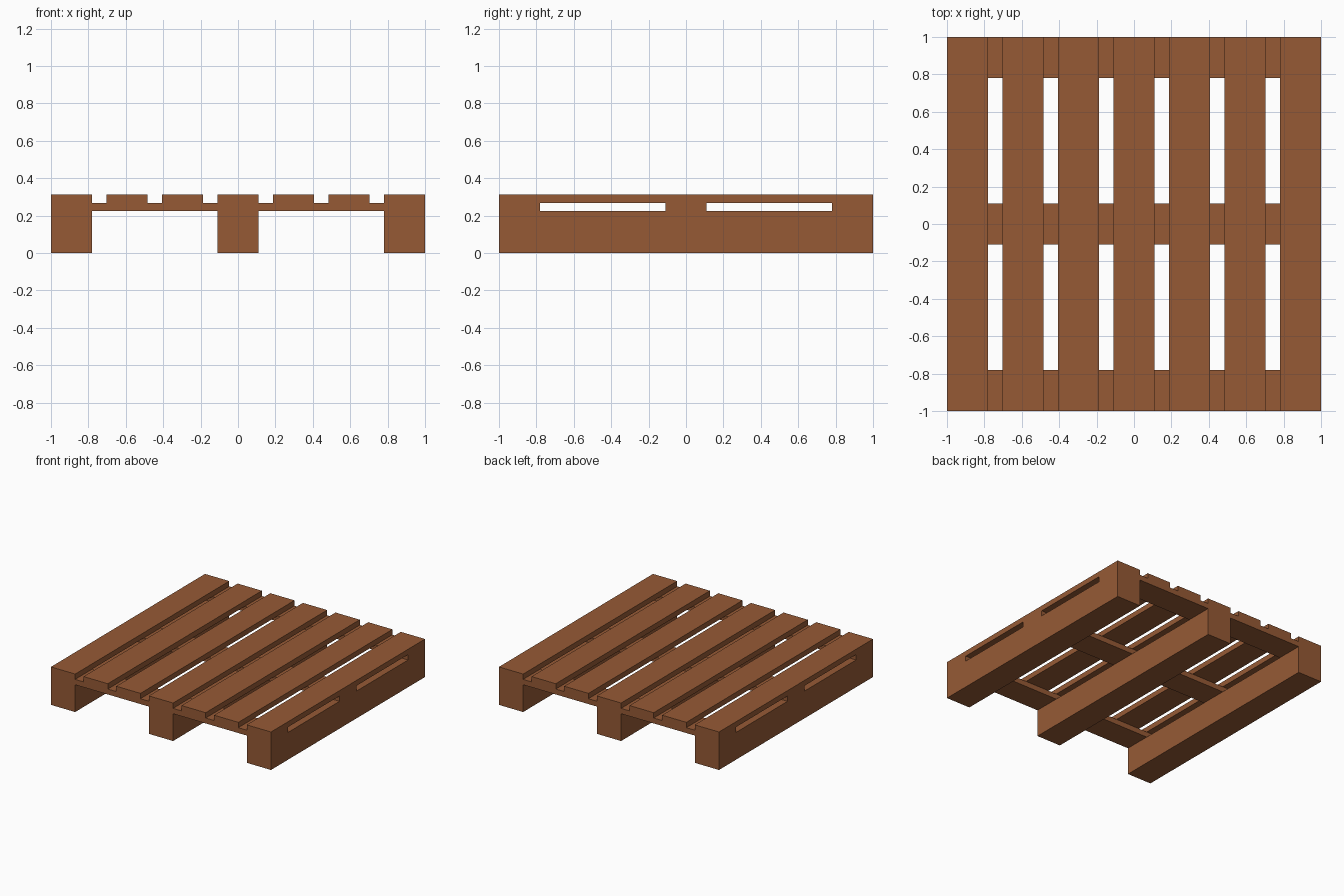
import bpy

if "Cube" in bpy.data.objects:
    bpy.data.objects.remove(bpy.data.objects["Cube"])

wood = bpy.data.materials.new("brown_wood")
wood.diffuse_color = (0.305, 0.102, 0.036, 1.0)
wood.use_nodes = True
wood.node_tree.nodes["Principled BSDF"].inputs["Base Color"].default_value = wood.diffuse_color

W = 0.22                      # width of every board
Z0, Z1, Z2, Z3 = 0.0, 0.224, 0.268, 0.312   # layer heights


def board(name, x0, x1, y0, y1, z0, z1):
    """Axis-aligned wooden board between the given limits."""
    bpy.ops.mesh.primitive_cube_add(size=1)
    ob = bpy.context.object
    ob.name = ob.data.name = name
    for v in ob.data.vertices:
        v.co.x = x0 if v.co.x < 0 else x1
        v.co.y = y0 if v.co.y < 0 else y1
        v.co.z = z0 if v.co.z < 0 else z1
    ob.data.materials.append(wood)
    return ob


centres = (-1 + W / 2, 0, 1 - W / 2)

# Three deep runners, front to back
for c, side in zip(centres, ("left", "middle", "right")):
    board(f"{side}_runner", c - W / 2, c + W / 2, -1, 1, Z0, Z1)

# Three cross boards, left to right
for c, side in zip(centres, ("front", "middle", "back")):
    board(f"{side}_cross_board", -1, 1, c - W / 2, c + W / 2, Z1, Z2)

# Seven evenly spaced deck slats
for i in range(7):
    c = -1 + W / 2 + i * (2 - W) / 6
    board(f"deck_slat_{i + 1}", c - W / 2, c + W / 2, -1, 1, Z2, Z3)
